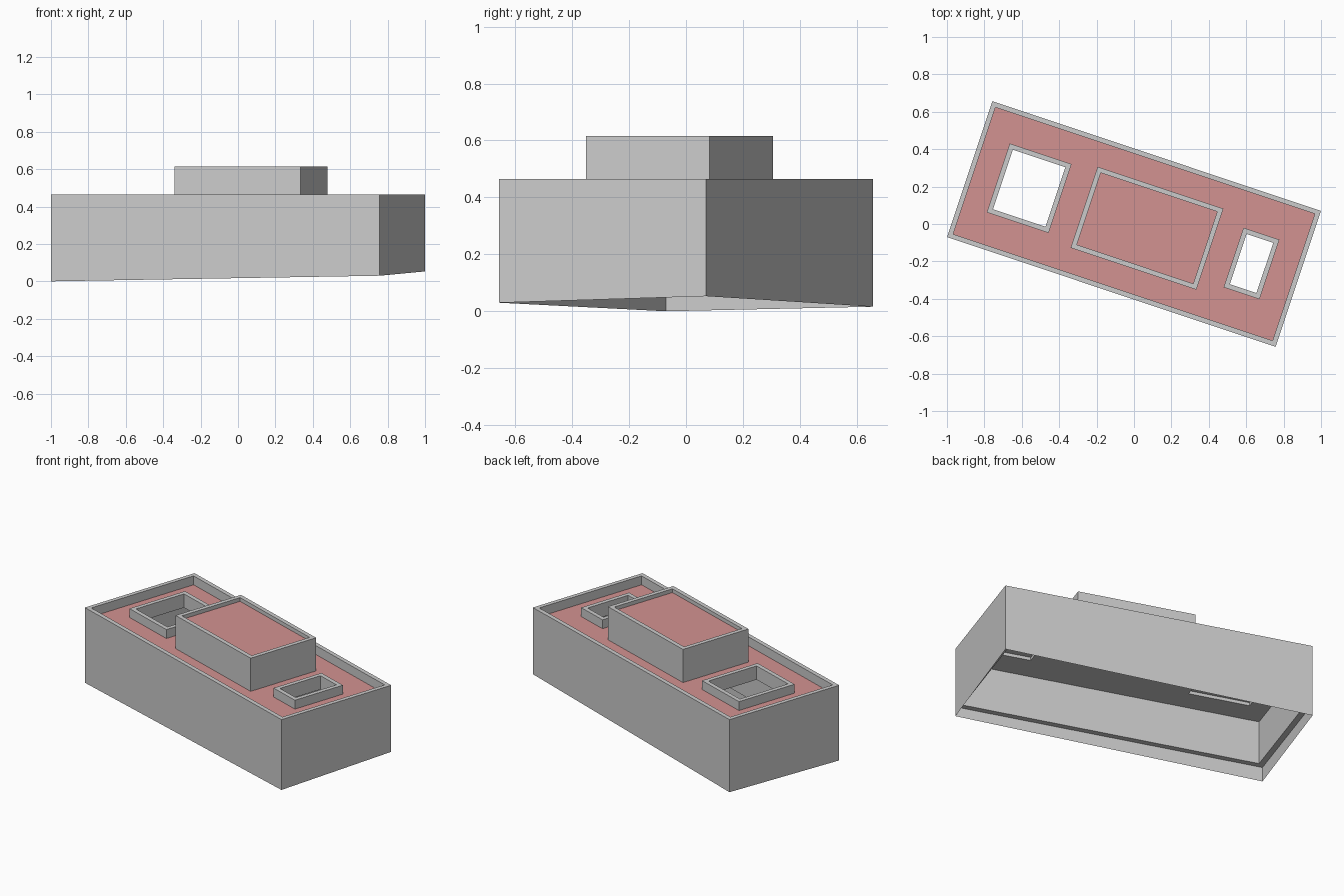
import bpy, math
from mathutils import Matrix

if "Cube" in bpy.data.objects:
    bpy.data.objects.remove(bpy.data.objects["Cube"])

# Plan rectangles are (u0, v0, u1, v1) in the building's own axes
ROT = Matrix.Rotation(math.radians(-18.45), 4, 'Z')
HULL = (-0.926, -0.383, 0.926, 0.383)
WELLS = {"large_skylight": (-0.766, -0.190, -0.418, 0.198),
         "small_skylight": (0.562, -0.169, 0.764, 0.166)}
TOWER = (-0.281, -0.228, 0.427, 0.229)
T = 0.026                      # parapet and curb thickness
T_IN = 0.034                   # inner wall thickness
BASE, CEIL, ROOF, TOP = 0.09, 0.36, 0.41, 0.465
CURB_FOOT = 0.38
TOWER_ROOF, TOWER_TOP = 0.592, 0.615

red = bpy.data.materials.new("roof_red")
red.diffuse_color = (0.65, 0.29, 0.285, 1)
red.use_nodes = True
red.node_tree.nodes["Principled BSDF"].inputs["Base Color"].default_value = red.diffuse_color


def make(name, quads, mat=None):
    verts = [p for q in quads for p in q]
    faces = [tuple(range(4 * i, 4 * i + 4)) for i in range(len(quads))]
    me = bpy.data.meshes.new(name)
    me.from_pydata(verts, [], faces)
    me.transform(ROT)
    ob = bpy.data.objects.new(name, me)
    bpy.context.collection.objects.link(ob)
    if mat:
        me.materials.append(mat)
    return ob


def inset(r, t=T):
    return (r[0] + t, r[1] + t, r[2] - t, r[3] - t)


def loop(r, z):
    zs = z if isinstance(z, (list, tuple)) else [z] * 4
    xy = [(r[0], r[1]), (r[2], r[1]), (r[2], r[3]), (r[0], r[3])]
    return [(x, y, h) for (x, y), h in zip(xy, zs)]


def bridge(a, b):
    return [(a[i], a[(i + 1) % 4], b[(i + 1) % 4], b[i]) for i in range(4)]


def shell(name, rects_and_heights):
    loops = [loop(r, z) for r, z in rects_and_heights]
    return make(name, [q for a, b in zip(loops, loops[1:]) for q in bridge(a, b)])


def sheet(name, rect, holes, z, mat=None, down=False):
    # flat sheet split on the hole edges, leaving the holes open
    us = sorted({r[i] for r in [rect, *holes] for i in (0, 2)})
    vs = sorted({r[i] for r in [rect, *holes] for i in (1, 3)})
    quads = []
    for u0, u1 in zip(us, us[1:]):
        for v0, v1 in zip(vs, vs[1:]):
            cu, cv = (u0 + u1) / 2, (v0 + v1) / 2
            if any(h[0] < cu < h[2] and h[1] < cv < h[3] for h in holes):
                continue
            q = loop((u0, v0, u1, v1), z)
            quads.append(q[::-1] if down else q)
    return make(name, quads, mat)


# Outer walls: skin follows sloping ground, parapet rim on top
skirt = (0.0, 0.03, 0.053, 0.016)
shell("outer_walls", [(HULL, skirt), (HULL, TOP), (inset(HULL), TOP), (inset(HULL), ROOF)])

# Inner walls with flat foot
shell("inner_walls", [(inset(HULL, T_IN), CEIL), (inset(HULL, T_IN), BASE), (HULL, BASE)])

# Skylight curbs, each foot sitting in a slightly wider slab opening
for name, r in WELLS.items():
    wide = inset(r, -0.01)
    shell(name + "_curb", [(r, ROOF), (r, TOP), (inset(r), TOP), (inset(r), CURB_FOOT),
                           (wide, CURB_FOOT), (wide, CEIL)])

# Main roof and ceiling below it
sheet("main_roof", inset(HULL), [*WELLS.values(), TOWER], ROOF, red)
sheet("ceiling", inset(HULL, T_IN), [inset(r, -0.01) for r in WELLS.values()], CEIL, down=True)

# Raised centre block
shell("upper_walls", [(TOWER, ROOF), (TOWER, TOWER_TOP),
                      (inset(TOWER), TOWER_TOP), (inset(TOWER), TOWER_ROOF)])
sheet("upper_roof", inset(TOWER), [], TOWER_ROOF, red)
